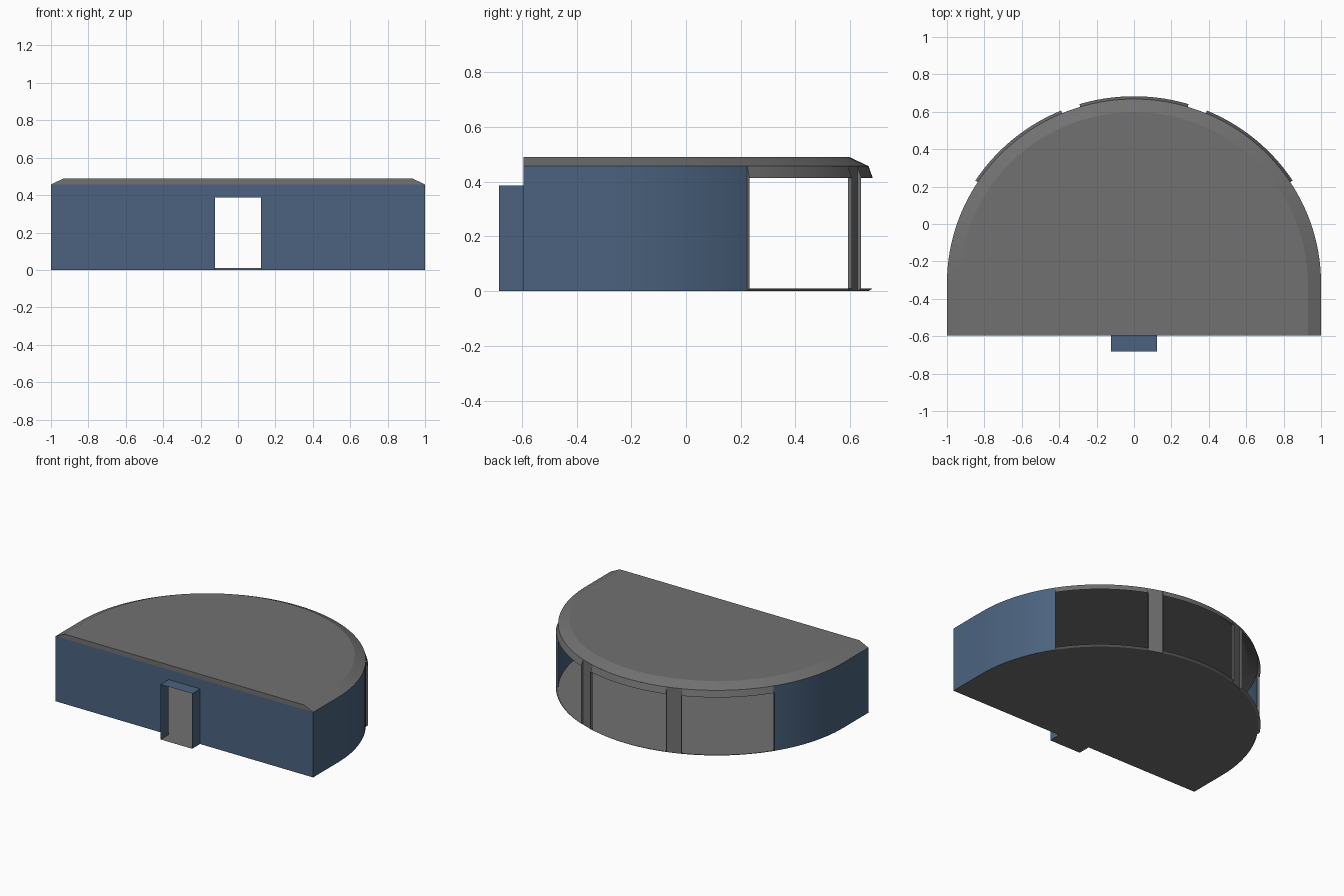
import bpy
import math

if "Cube" in bpy.data.objects:
    bpy.data.objects.remove(bpy.data.objects["Cube"])

CY, FRONT, PORCH = -0.317, -0.595, -0.683   # arc centre, front wall, porch front
EAVE, TOP, DOOR_W, DOOR_H = 0.457, 0.49, 0.122, 0.387
WINDOWS = [(33.3, 67.4), (73.3, 106.7), (112.6, 146.7)]


def material(name, color):
    mat = bpy.data.materials.new(name)
    mat.diffuse_color = (*color, 1)
    mat.use_nodes = True
    mat.node_tree.nodes["Principled BSDF"].inputs["Base Color"].default_value = mat.diffuse_color
    return mat


blue = material("wall_blue", (0.07, 0.124, 0.212))
dark = material("dark_grey", (0.165, 0.165, 0.165))


def pt(deg, z, off=0.0):
    """Point on the rounded plan, offset outward by off."""
    a = math.radians(deg)
    return ((1 + off) * math.cos(a), CY + (0.985 + off) * math.sin(a), z)


def arc(a, b, z, off=0.0):
    n = max(1, round(abs(b - a) / 2.5))
    return [pt(a + (b - a) * i / n, z, off) for i in range(n + 1)]


def strip(low, high):
    """Quads between two matching paths, outward when running counterclockwise."""
    return [(low[i], low[i + 1], high[i + 1], high[i]) for i in range(len(low) - 1)]


def make(name, polys, mat):
    verts, index, faces = [], {}, []
    for poly in polys:
        face = []
        for p in poly:
            key = tuple(round(c, 5) for c in p)
            if key not in index:
                index[key] = len(verts)
                verts.append(key)
            face.append(index[key])
        faces.append(face)
    mesh = bpy.data.meshes.new(name)
    mesh.from_pydata(verts, [], faces)
    mesh.materials.append(mat)
    ob = bpy.data.objects.new(name, mesh)
    bpy.context.collection.objects.link(ob)
    bpy.ops.object.select_all(action='DESELECT')
    ob.select_set(True)
    bpy.context.view_layer.objects.active = ob
    bpy.ops.object.shade_smooth_by_angle(angle=math.radians(20))
    return ob


def outline(z, off=0.0):
    return [(1 + off, FRONT, z)] + arc(0, 180, z, off) + [(-1 - off, FRONT, z)]


# floor, including the porch floor
make("floor", [outline(0)[::-1],
               [(-DOOR_W, PORCH, 0), (-DOOR_W, FRONT, 0),
                (DOOR_W, FRONT, 0), (DOOR_W, PORCH, 0)]], dark)

# roof with sloped edge and flat front
eave, top = outline(EAVE), outline(TOP, -0.07)
make("roof", strip(eave, top) + [top, (eave[-1], eave[0], top[0], top[-1])], dark)

# curved side walls
for name, a, b in (("right_wall", 0, WINDOWS[0][0]), ("left_wall", WINDOWS[2][1], 180)):
    low, high = arc(a, b, 0), arc(a, b, EAVE)
    if a == 0:
        low.insert(0, (1, FRONT, 0))
        high.insert(0, (1, FRONT, EAVE))
    else:
        low.append((-1, FRONT, 0))
        high.append((-1, FRONT, EAVE))
    make(name, strip(low, high), blue)


# front wall around the doorway
def panel(x0, x1, z0, z1):
    return [(x0, FRONT, z0), (x1, FRONT, z0), (x1, FRONT, z1), (x0, FRONT, z1)]


make("front_wall", [panel(-1, -DOOR_W, 0, EAVE), panel(DOOR_W, 1, 0, EAVE),
                    panel(-DOOR_W, DOOR_W, DOOR_H, EAVE)], blue)

# open porch tunnel
hoop = [(DOOR_W, 0), (DOOR_W, DOOR_H), (-DOOR_W, DOOR_H), (-DOOR_W, 0)]
make("porch", strip([(x, FRONT, z) for x, z in hoop],
                    [(x, PORCH, z) for x, z in hoop]), blue)

# posts between the windows
for i in range(2):
    a, b = WINDOWS[i][1], WINDOWS[i + 1][0]
    make("post_%d" % (i + 1), strip(arc(a, b, 0), arc(a, b, EAVE)), dark)

# flared frames around the open windows
OUT, Z0, Z1 = 0.015, 0.01, 0.414
for i, (a, b) in enumerate(WINDOWS):
    sill0, sill1 = arc(a, b, 0), arc(a, b, Z0, OUT)
    head0, head1 = arc(a, b, Z1, OUT), arc(a, b, EAVE)
    polys = strip(sill0, sill1) + strip(head0, head1)
    polys += strip([sill0[0], sill1[0]], [head1[0], head0[0]])
    polys += strip([sill1[-1], sill0[-1]], [head0[-1], head1[-1]])
    make("window_frame_%d" % (i + 1), polys, dark)
